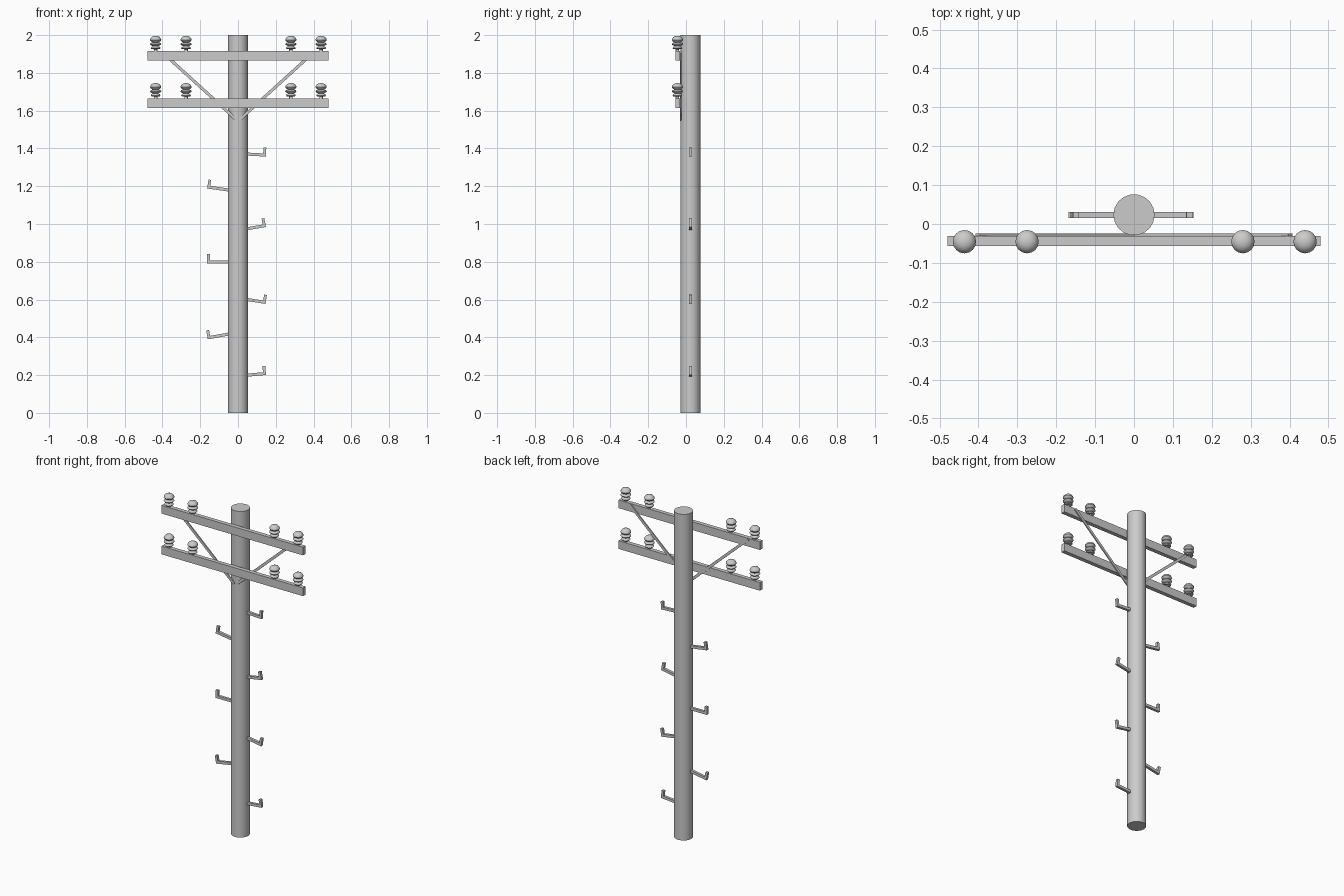
import bpy, bmesh, math
from mathutils import Matrix, Vector

if "Cube" in bpy.data.objects:
    bpy.data.objects.remove(bpy.data.objects["Cube"])

POLE_Y = 0.0235


def finish(name, bm, smooth=False):
    bmesh.ops.recalc_face_normals(bm, faces=bm.faces)
    mesh = bpy.data.meshes.new(name)
    bm.to_mesh(mesh)
    bm.free()
    obj = bpy.data.objects.new(name, mesh)
    bpy.context.collection.objects.link(obj)
    if smooth:
        bpy.ops.object.select_all(action='DESELECT')
        obj.select_set(True)
        bpy.context.view_layer.objects.active = obj
        bpy.ops.object.shade_smooth_by_angle(angle=math.radians(40))
    return obj


def box(name, center, size, angle=0.0):
    bm = bmesh.new()
    m = (Matrix.Translation(center) @ Matrix.Rotation(-angle, 4, 'Y')
         @ Matrix.Diagonal((*size, 1)))
    bmesh.ops.create_cube(bm, size=1, matrix=m)
    return finish(name, bm)


def lathe(name, profile, location, sides=16):
    bm = bmesh.new()
    verts = [bm.verts.new((r, 0, z)) for r, z in profile]
    edges = [bm.edges.new(pair) for pair in zip(verts, verts[1:])]
    bmesh.ops.spin(bm, geom=verts + edges, cent=(0, 0, 0), axis=(0, 0, 1),
                   angle=math.tau, steps=sides, use_duplicate=False)
    bmesh.ops.remove_doubles(bm, verts=bm.verts, dist=1e-5)
    bmesh.ops.translate(bm, verts=bm.verts, vec=location)
    return finish(name, bm, True)


def climbing_step(name, side, z, tilt, length):
    # L-shaped profile extruded across y, tilted at the pole surface
    t, h, w = 0.008, 0.04, 0.016
    outline = [(-0.02, -t), (length, -t), (length, h),
               (length - 0.015, h), (length - 0.015, t), (-0.02, t)]
    bm = bmesh.new()
    face = bm.faces.new([bm.verts.new((x, -w / 2, zz)) for x, zz in outline])
    ext = bmesh.ops.extrude_face_region(bm, geom=[face])
    moved = [g for g in ext['geom'] if isinstance(g, bmesh.types.BMVert)]
    bmesh.ops.translate(bm, verts=moved, vec=(0, w, 0))
    m = (Matrix.Diagonal((side, 1, 1, 1)) @ Matrix.Translation((0.05, POLE_Y, z))
         @ Matrix.Rotation(-math.radians(tilt), 4, 'Y'))
    bmesh.ops.transform(bm, matrix=m, verts=bm.verts)
    return finish(name, bm)


# Pole
lathe("pole", [(0, 0), (0.053, 0), (0.053, 2), (0, 2)], (0, POLE_Y, 0), 18)

# Crossarms with insulators
insulator = [(0, -0.005), (0.009, -0.005), (0.009, 0.010), (0.022, 0.011),
             (0.026, 0.016), (0.022, 0.022), (0.015, 0.027),
             (0.027, 0.033), (0.030, 0.038), (0.026, 0.043), (0.016, 0.047),
             (0.026, 0.053), (0.030, 0.060), (0.027, 0.068), (0.020, 0.076),
             (0.010, 0.080), (0, 0.081)]
for level, top in (("upper", 1.915), ("lower", 1.665)):
    box(f"{level}_crossarm", (0, -0.0435, top - 0.025), (0.96, 0.025, 0.05))
    for i, x in enumerate((-0.436, -0.275, 0.28, 0.44)):
        lathe(f"{level}_insulator_{i + 1}", insulator, (x, -0.0455, top))

# Diagonal braces
for side, label in ((-1, "left"), (1, "right")):
    a, b = Vector((side * 0.006, 0, 1.55)), Vector((side * 0.402, 0, 1.91))
    d, mid = b - a, (a + b) / 2
    box(f"{label}_brace", (mid.x, -0.0285, mid.z), (d.length, 0.007, 0.016),
        math.atan2(d.z, d.x))

# Climbing steps, each slightly bent
for i, (side, z, tilt) in enumerate((
        (1, 0.20, 5), (-1, 0.417, -10), (1, 0.60, -9), (-1, 0.80, 0),
        (1, 0.975, 10), (-1, 1.18, 8), (1, 1.37, -3))):
    climbing_step(f"climbing_step_{i + 1}", side, z, tilt,
                  0.098 if side > 0 else 0.113)
